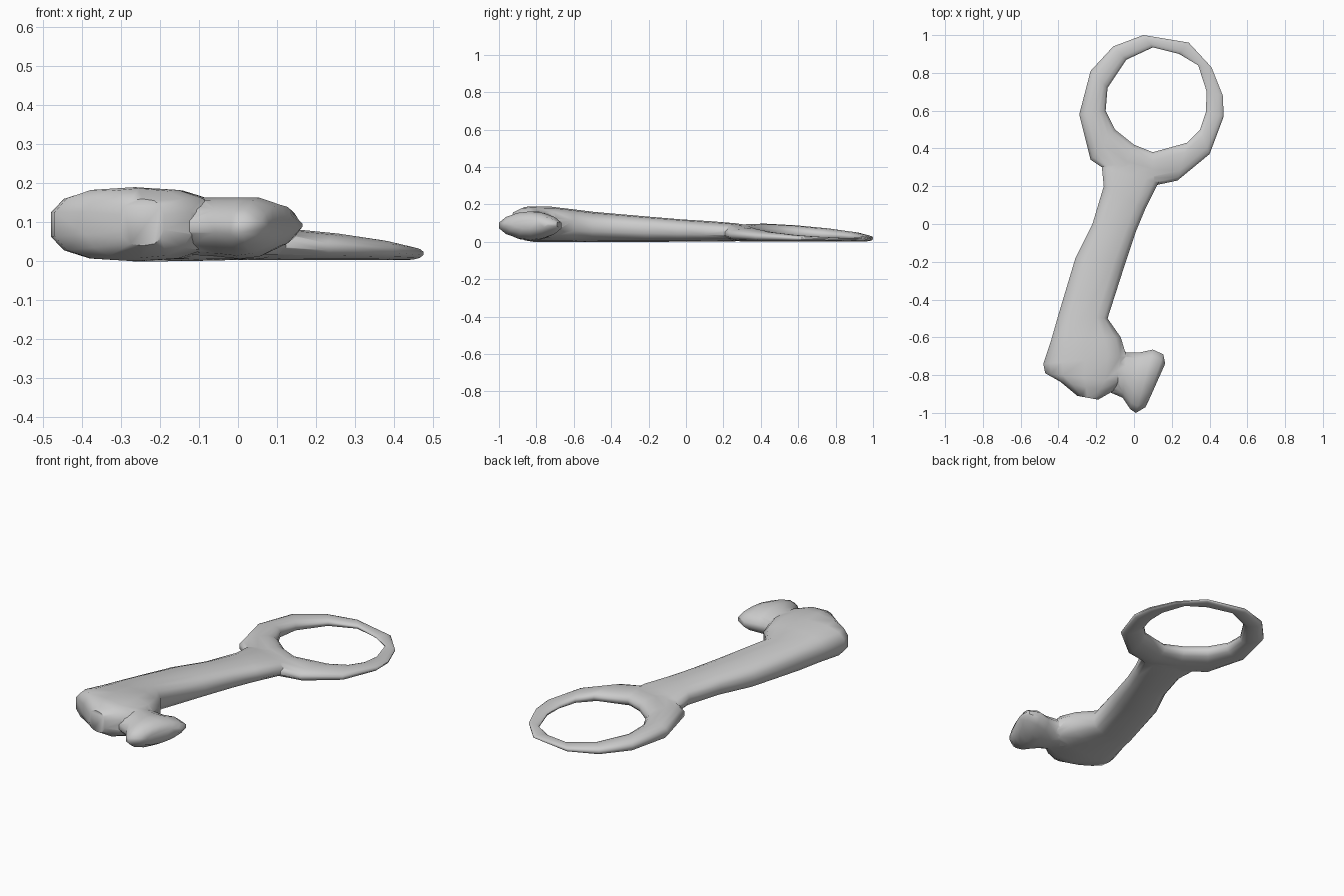
import bpy, bmesh, math

if "Cube" in bpy.data.objects:
    bpy.data.objects.remove(bpy.data.objects["Cube"])


def loft(name, stations, power, closed=False, sides=14):
    """Skin rounded sections; station = (left xy, right xy, z bottom, z top)."""
    bm = bmesh.new()
    rings = []
    for (ax, ay), (bx, by), z0, z1 in stations:
        ring = []
        for i in range(sides):
            a = 2 * math.pi * (i + 0.5) / sides
            c, s = math.cos(a), math.sin(a)
            # superellipse section stretched to its full width and height
            u = math.copysign(abs(c) ** power, c) / math.cos(math.pi / sides) ** power
            w = math.copysign(abs(s) ** power, s)
            t = (u + 1) / 2
            ring.append(bm.verts.new((ax + (bx - ax) * t, ay + (by - ay) * t,
                                      z0 + (z1 - z0) * (w + 1) / 2)))
        rings.append(ring)
    pairs = list(zip(rings, rings[1:]))
    if closed:
        pairs.append((rings[-1], rings[0]))
    else:
        bm.faces.new(rings[0])
        bm.faces.new(rings[-1])
    for r, q in pairs:
        for i in range(sides):
            j = (i + 1) % sides
            bm.faces.new((r[i], r[j], q[j], q[i]))
    bmesh.ops.recalc_face_normals(bm, faces=bm.faces)
    mesh = bpy.data.meshes.new(name)
    bm.to_mesh(mesh)
    bm.free()
    ob = bpy.data.objects.new(name, mesh)
    bpy.context.collection.objects.link(ob)
    return ob


# Shaft, widening to the blunt end
shaft = loft("key_shaft", [
    ((-.10, .41), (.12, .33), .01, .085),
    ((-.17, .30), (.13, .22), .003, .10),
    ((-.16, .20), (.06, .08), .002, .11),
    ((-.22, .00), (.01, -.04), .001, .12),
    ((-.31, -.18), (-.05, -.22), 0, .135),
    ((-.40, -.48), (-.14, -.50), 0, .16),
    ((-.44, -.62), (-.07, -.60), 0, .175),
    ((-.48, -.74), (-.04, -.70), 0, .188),
    ((-.47, -.79), (-.06, -.84), 0, .19),
    ((-.39, -.835), (-.12, -.89), .008, .187),
    ((-.30, -.91), (-.19, -.93), .04, .16),
], 0.75)

# Handle ring: inner / outer outline pairs, thinning away from the shaft
outline = [
    ((.10, .935), (.05, 1.0)), ((.24, .90), (.29, .96)), ((.34, .84), (.41, .83)),
    ((.385, .70), (.47, .68)), ((.38, .59), (.475, .57)), ((.35, .50), (.40, .37)),
    ((.28, .43), (.23, .23)), ((.10, .38), (.09, .20)), ((0, .42), (-.08, .24)),
    ((-.10, .50), (-.23, .34)), ((-.15, .60), (-.29, .58)),
    ((-.14, .72), (-.23, .81)), ((-.04, .87), (-.11, .94)),
]
stations = []
for a, b in outline:
    x, y = (a[0] + b[0]) / 2, (a[1] + b[1]) / 2
    stations.append((a, b, .003, .118 - .08 * y - .08 * x))
ring = loft("key_ring", stations, 0.9, closed=True)

# Bit: flared tooth on the side of the blunt end
bit = loft("key_bit", [
    ((-.20, -.86), (-.14, -.62), .02, .165),
    ((-.06, -.92), (-.04, -.68), .012, .163),
    ((-.02, -.98), (.03, -.68), .006, .163),
    ((.01, -1.0), (.10, -.665), .012, .163),
    ((.06, -.97), (.155, -.69), .04, .145),
    ((.08, -.93), (.165, -.74), .07, .115),
], 1.1)

# Fuse everything into one solid key
bpy.context.view_layer.objects.active = shaft
for part in (ring, bit):
    mod = shaft.modifiers.new("join_" + part.name, 'BOOLEAN')
    mod.operation = 'UNION'
    mod.solver = 'EXACT'
    mod.object = part
    bpy.ops.object.modifier_apply(modifier=mod.name)
    bpy.data.objects.remove(part)
shaft.name = "key"
bpy.ops.object.select_all(action='DESELECT')
shaft.select_set(True)
bpy.ops.object.shade_smooth_by_angle(angle=math.radians(50))
